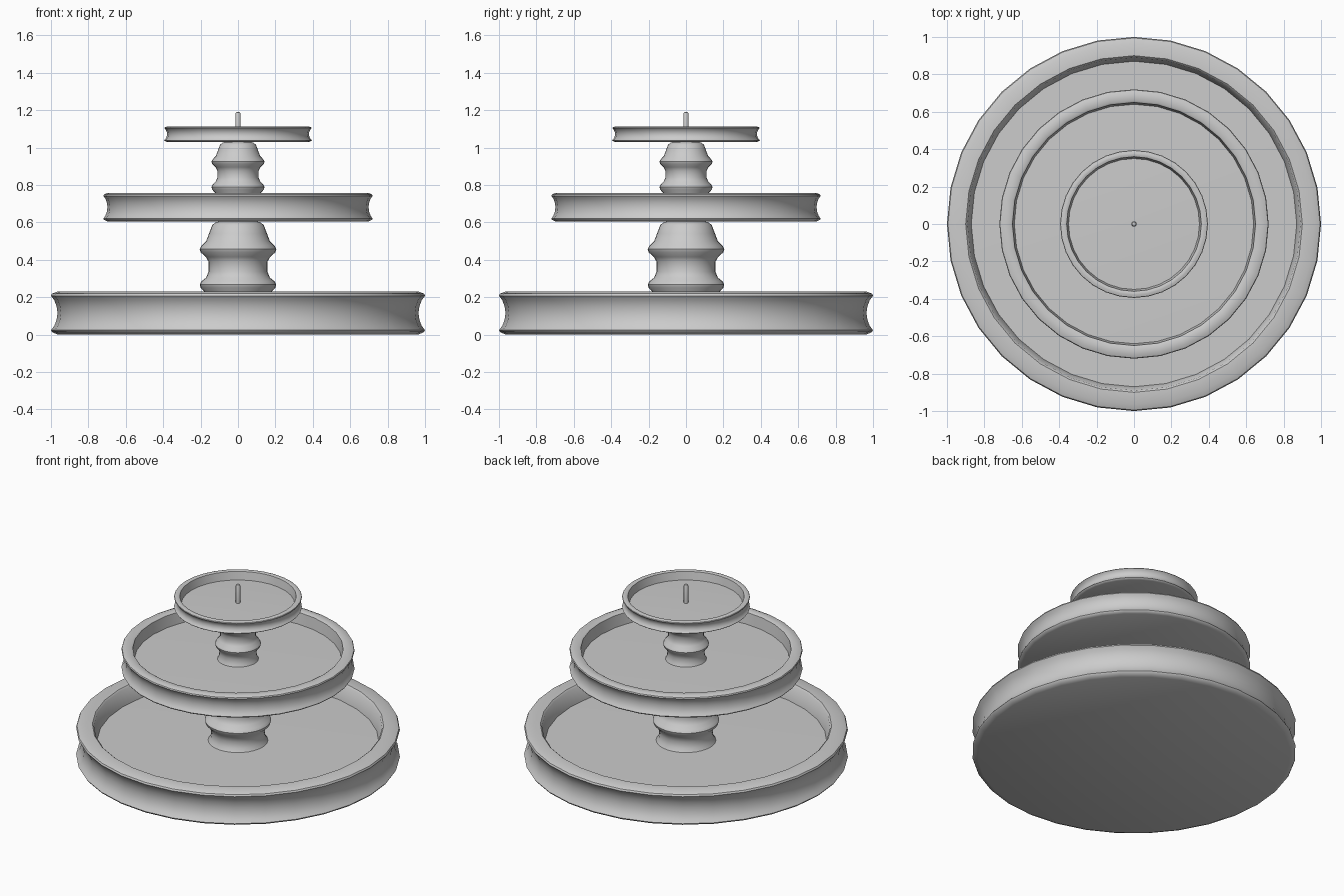
import bpy, bmesh, math

if "Cube" in bpy.data.objects:
    bpy.data.objects.remove(bpy.data.objects["Cube"])

SIDES = 32


def lathe(name, profile, sides=SIDES):
    """Revolve (radius, z) points about z; radius 0 becomes a pole."""
    bm = bmesh.new()
    rings = []
    for r, z in profile:
        if r == 0:
            rings.append([bm.verts.new((0, 0, z))] * sides)
        else:
            rings.append([bm.verts.new((r * math.cos(2 * math.pi * i / sides),
                                        r * math.sin(2 * math.pi * i / sides), z))
                          for i in range(sides)])
    for a, b in zip(rings, rings[1:]):
        for i in range(sides):
            j = (i + 1) % sides
            corners = list(dict.fromkeys((a[i], a[j], b[j], b[i])))
            bm.faces.new(corners)
    bmesh.ops.recalc_face_normals(bm, faces=bm.faces)
    mesh = bpy.data.meshes.new(name)
    bm.to_mesh(mesh)
    bm.free()
    obj = bpy.data.objects.new(name, mesh)
    bpy.context.collection.objects.link(obj)
    bpy.ops.object.select_all(action='DESELECT')
    obj.select_set(True)
    bpy.context.view_layer.objects.active = obj
    bpy.ops.object.shade_smooth_by_angle(angle=math.radians(40))
    return obj


def basin(name, r, inner, floor_r, z0, z1, floor_z, waist):
    """Shallow dish with a concave outer wall and a rolled rim."""
    h = z1 - z0
    lathe(name, [
        (0, z0), (r - waist, z0), (r - 0.15 * waist, z0 + 0.06 * h),
        (r, z0 + 0.10 * h), (r - 0.5 * waist, z0 + 0.20 * h),
        (r - 0.85 * waist, z0 + 0.34 * h), (r - waist, z0 + 0.5 * h),
        (r - 0.85 * waist, z0 + 0.66 * h), (r - 0.5 * waist, z0 + 0.80 * h),
        (r, z0 + 0.90 * h), (r - 0.15 * waist, z0 + 0.95 * h),
        (r - waist, z1), (inner + 0.01, z1), (inner, z1 - 0.04 * h),
        (floor_r, floor_z), (0, floor_z + 0.01)])


# Three stacked basins
basin("lower_basin", 1.0, 0.89, 0.87, 0.0, 0.23, 0.12, 0.035)
basin("middle_basin", 0.72, 0.65, 0.64, 0.605, 0.757, 0.675, 0.022)
basin("top_basin", 0.395, 0.36, 0.35, 1.03, 1.112, 1.055, 0.016)

# Turned columns between the basins
lathe("lower_column", [
    (0, 0.11), (0.19, 0.12), (0.17, 0.15), (0.165, 0.19), (0.175, 0.225),
    (0.20, 0.25), (0.205, 0.268), (0.195, 0.285), (0.17, 0.305), (0.158, 0.335),
    (0.158, 0.39), (0.172, 0.415), (0.20, 0.44), (0.205, 0.457), (0.195, 0.475),
    (0.17, 0.50), (0.155, 0.54), (0.138, 0.585), (0.12, 0.60), (0.09, 0.607), (0, 0.607)])
lathe("upper_column", [
    (0, 0.67), (0.13, 0.677), (0.118, 0.70), (0.115, 0.73), (0.12, 0.755),
    (0.138, 0.775), (0.142, 0.788), (0.135, 0.802), (0.118, 0.82), (0.11, 0.84),
    (0.11, 0.875), (0.12, 0.895), (0.138, 0.912), (0.142, 0.924), (0.135, 0.937),
    (0.118, 0.955), (0.107, 0.985), (0.096, 1.015), (0.08, 1.027), (0.04, 1.032), (0, 1.032)])

# Water spout on top
lathe("spout", [(0, 1.05), (0.014, 1.05), (0.014, 1.18), (0.01, 1.188), (0, 1.19)], 12)
